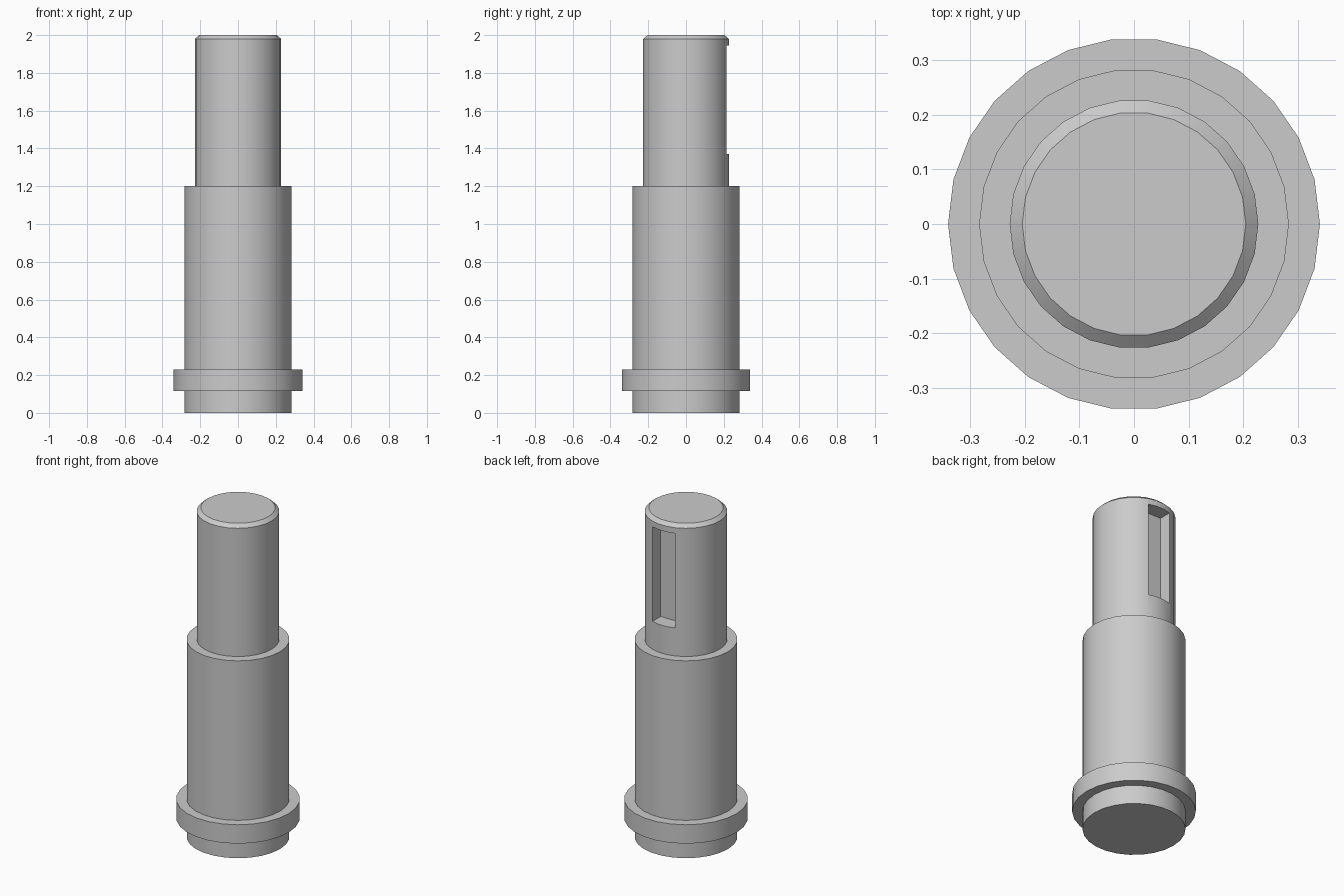
import bpy
import bmesh
import math
from mathutils import Matrix, Vector

SIDES = 26

cube = bpy.data.objects.get("Cube")
if cube:
    bpy.data.objects.remove(cube, do_unlink=True)

steel = bpy.data.materials.new("grey_steel")
steel.use_nodes = True
colour = (0.6, 0.6, 0.6, 1)
steel.diffuse_color = colour
steel.node_tree.nodes["Principled BSDF"].inputs["Base Color"].default_value = colour


def add_object(name, bm):
    bmesh.ops.recalc_face_normals(bm, faces=bm.faces)
    mesh = bpy.data.meshes.new(name)
    bm.to_mesh(mesh)
    bm.free()
    mesh.materials.append(steel)
    obj = bpy.data.objects.new(name, mesh)
    bpy.context.collection.objects.link(obj)
    return obj


def turned(name, profile):
    """Turn a (radius, height) profile about z, with flat end caps."""
    bm = bmesh.new()
    rings = []
    for r, z in profile:
        rings.append([bm.verts.new((r * math.cos(a), r * math.sin(a), z))
                      for a in (math.tau * i / SIDES for i in range(SIDES))])
    for low, high in zip(rings, rings[1:]):
        for i in range(SIDES):
            j = (i + 1) % SIDES
            bm.faces.new((low[i], low[j], high[j], high[i]))
    bm.faces.new(rings[0])
    bm.faces.new(rings[-1])
    return add_object(name, bm)


def box(name, low, high):
    low, high = Vector(low), Vector(high)
    bm = bmesh.new()
    bmesh.ops.create_cube(bm, size=1, matrix=Matrix.Translation((low + high) / 2)
                          @ Matrix.Diagonal((*(high - low), 1)))
    return add_object(name, bm)


# Stepped shaft: foot, collar, main body, narrow journal, chamfered tip
BODY, COLLAR, JOURNAL = 0.284, 0.341, 0.228
shaft = turned("stepped_shaft", [
    (BODY, 0), (BODY, 0.115),
    (COLLAR, 0.115), (COLLAR, 0.23),
    (BODY, 0.23), (BODY, 1.2),
    (JOURNAL, 1.2), (JOURNAL, 1.98),
    (0.205, 2)])

# Keyway slot in the back of the journal
cutter = box("keyway_cutter", (-0.075, 0.137, 1.37), (0.075, 0.4, 1.945))
cutter.hide_render = True
slot = shaft.modifiers.new("keyway", "BOOLEAN")
slot.operation = "DIFFERENCE"
slot.solver = "EXACT"
slot.object = cutter

bpy.ops.object.select_all(action="DESELECT")
bpy.context.view_layer.objects.active = shaft
shaft.select_set(True)
bpy.ops.object.modifier_apply(modifier=slot.name)
bpy.data.objects.remove(cutter, do_unlink=True)
bpy.ops.object.shade_smooth_by_angle(angle=math.radians(30))
